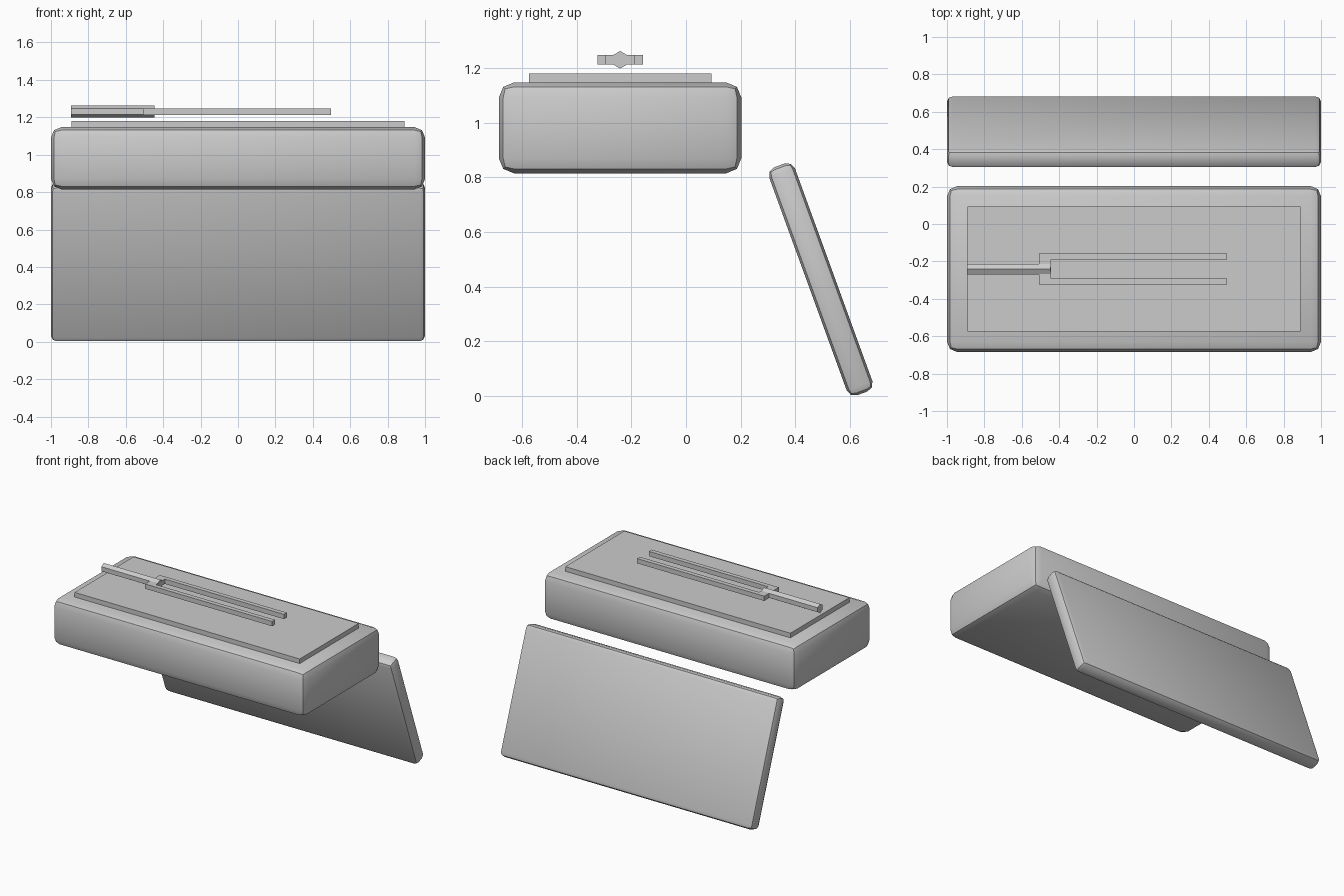
import bpy
import bmesh
import math

if "Cube" in bpy.data.objects:
    bpy.data.objects.remove(bpy.data.objects["Cube"], do_unlink=True)

# Single grey material shared by every part
GREY = (0.6, 0.6, 0.6, 1.0)
grey = bpy.data.materials.new("plain_grey")
grey.use_nodes = True
grey.diffuse_color = GREY
grey.node_tree.nodes["Principled BSDF"].inputs["Base Color"].default_value = GREY


def finish(bm, name, location, tilt=0.0):
    bmesh.ops.recalc_face_normals(bm, faces=bm.faces)
    mesh = bpy.data.meshes.new(name)
    bm.to_mesh(mesh)
    bm.free()
    mesh.materials.append(grey)
    obj = bpy.data.objects.new(name, mesh)
    obj.location = location
    obj.rotation_euler.x = tilt
    bpy.context.collection.objects.link(obj)
    return obj


def smooth(obj):
    bpy.ops.object.select_all(action="DESELECT")
    obj.select_set(True)
    bpy.context.view_layer.objects.active = obj
    bpy.ops.object.shade_smooth_by_angle(angle=math.radians(30))


def block(name, size, location, bevel=0.0, tilt=0.0):
    bm = bmesh.new()
    bmesh.ops.create_cube(bm, size=1)
    bmesh.ops.scale(bm, vec=size, verts=bm.verts)
    if bevel:
        bmesh.ops.bevel(bm, geom=bm.edges[:], offset=bevel, segments=2,
                        profile=0.5, affect="EDGES")
    obj = finish(bm, name, location, tilt)
    if bevel:
        smooth(obj)
    return obj


def extrude(name, outline, axis_vec, location):
    bm = bmesh.new()
    face = bm.faces.new([bm.verts.new(p) for p in outline])
    new = bmesh.ops.extrude_face_region(bm, geom=[face])["geom"]
    moved = [v for v in new if isinstance(v, bmesh.types.BMVert)]
    bmesh.ops.translate(bm, vec=axis_vec, verts=moved)
    return finish(bm, name, location)


MID_Y = -0.241    # centre line of the case and the fork
FORK_Z = 1.23

# Case, raised cushion and leaning lid
block("case_base", (2.0, 0.887, 0.332), (0, MID_Y, 0.981), bevel=0.055)
block("cushion", (1.78, 0.667, 0.06), (0, MID_Y, 1.15))
block("case_lid", (2.0, 0.887, 0.1), (0, 0.493, 0.427), bevel=0.03,
      tilt=math.radians(-70))

# Two-pronged fork head, a U outline mirrored about its centre line
half = [(-0.508, 0.083), (0.497, 0.083), (0.497, 0.051), (-0.445, 0.051)]
outline = half + [(x, -y) for x, y in reversed(half)]
extrude("fork_prongs", [(x, y, -0.017) for x, y in outline],
        (0, 0, 0.034), (0, MID_Y, FORK_Z))

# Six-sided handle with a ridge on top
ring = [math.radians(60 * i) for i in range(6)]
extrude("fork_handle",
        [(-0.892, 0.032 * math.sin(a), 0.032 * math.cos(a)) for a in ring],
        (0.446, 0, 0), (0, MID_Y, FORK_Z))
